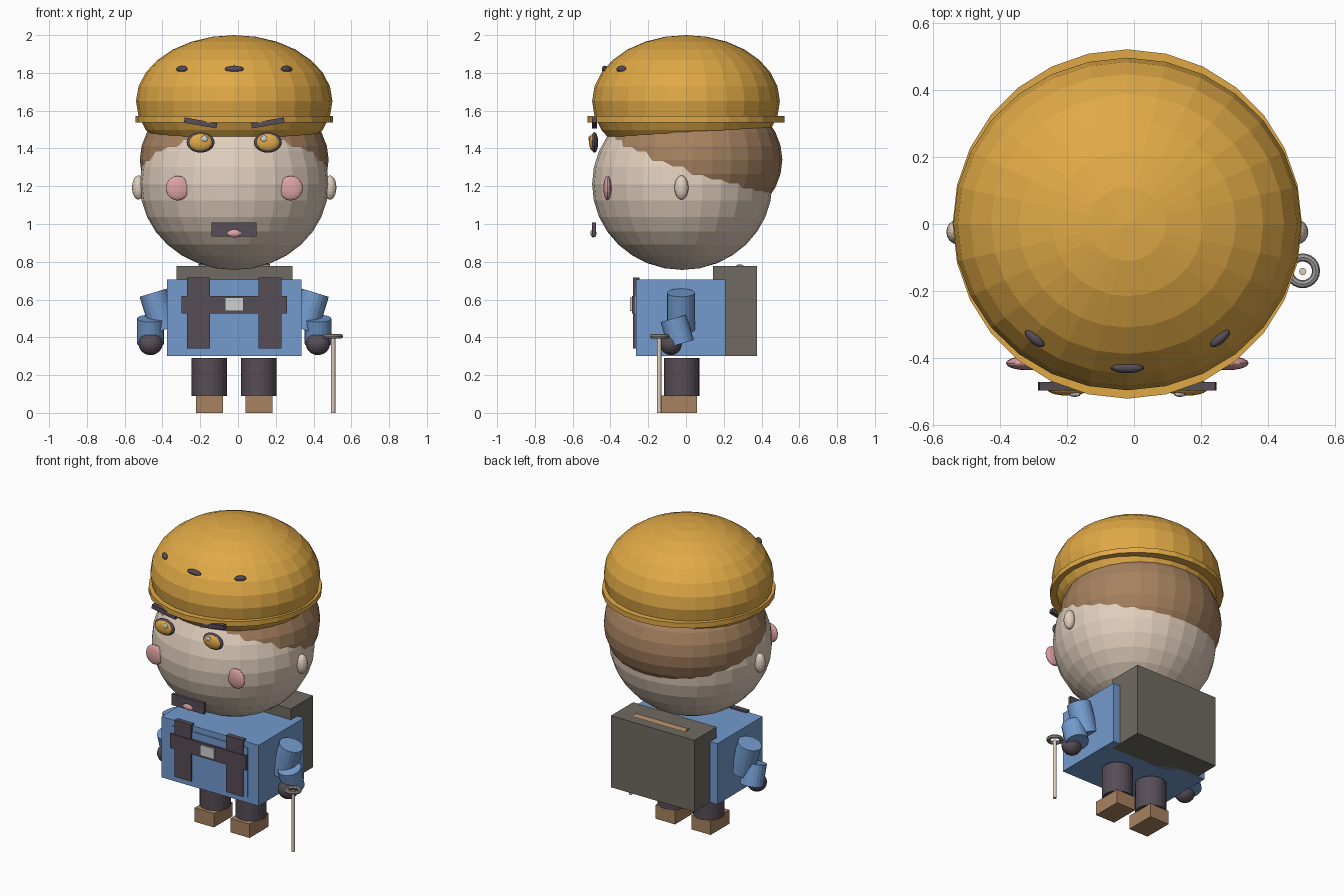
import bpy, bmesh, math
from mathutils import Matrix, Vector

if "Cube" in bpy.data.objects:
    bpy.data.objects.remove(bpy.data.objects["Cube"])

CX = -0.02  # mirror plane of the figure


def mat(name, r, g, b):
    m = bpy.data.materials.new(name)
    lin = [((c / 255 + 0.055) / 1.055) ** 2.4 for c in (r, g, b)]
    m.diffuse_color = (*lin, 1)
    m.use_nodes = True
    m.node_tree.nodes["Principled BSDF"].inputs["Base Color"].default_value = m.diffuse_color
    return m


MUSTARD = mat("mustard", 224, 169, 70)
SKIN = mat("skin", 224, 206, 188)
BROWN = mat("brown", 167, 130, 96)
BLUE = mat("blue", 115, 155, 206)
DARK = mat("dark_plum", 86, 77, 86)
PACK = mat("grey_olive", 112, 107, 98)
PINK = mat("pink", 222, 163, 165)
SILVER = mat("silver", 208, 208, 208)
STEEL = mat("steel", 158, 156, 154)


def finish(name, bm, matrix, material):
    bm.transform(matrix)
    bmesh.ops.recalc_face_normals(bm, faces=bm.faces)
    me = bpy.data.meshes.new(name)
    bm.to_mesh(me)
    bm.free()
    me.materials.append(material)
    ob = bpy.data.objects.new(name, me)
    bpy.context.collection.objects.link(ob)
    return ob


def ball(name, loc, radii, material, seg=16, rings=10, rot=0):
    bm = bmesh.new()
    bmesh.ops.create_uvsphere(bm, u_segments=seg, v_segments=rings, radius=1)
    m = Matrix.Translation(loc) @ Matrix.Rotation(rot, 4, 'Z') @ Matrix.Diagonal((*radii, 1))
    return finish(name, bm, m, material)


def box(name, lo, hi, material, tilt=0):
    lo, hi = Vector(lo), Vector(hi)
    bm = bmesh.new()
    bmesh.ops.create_cube(bm, size=1)
    m = (Matrix.Translation((lo + hi) / 2) @ Matrix.Rotation(tilt, 4, 'Y')
         @ Matrix.Diagonal((*(hi - lo), 1)))
    return finish(name, bm, m, material)


def rod(name, a, b, r, material, seg=20):
    a, b = Vector(a), Vector(b)
    bm = bmesh.new()
    bmesh.ops.create_cone(bm, cap_ends=True, segments=seg, radius1=r, radius2=r,
                          depth=(b - a).length)
    m = Matrix.Translation((a + b) / 2) @ (b - a).to_track_quat('Z', 'Y').to_matrix().to_4x4()
    return finish(name, bm, m, material)


# head, hair and helmet
ball("head", (CX, -0.02, 1.212), (0.5, 0.477, 0.455), SKIN, 28, 16)
ball("hair", (CX, 0.035, 1.34), (0.5, 0.475, 0.38), BROWN, 28, 16)
ball("helmet", (CX, 0, 1.65), (0.52, 0.497, 0.35), MUSTARD, 28, 14)
rod("helmet_rim", (CX, 0, 1.538), (CX, 0, 1.572), 0.522, MUSTARD, 28)
ball("helmet_vent_middle", (CX, -0.43, 1.82), (0.05, 0.016, 0.018), DARK)

# mouth
box("mouth", (-0.14, -0.497, 0.934), (0.098, -0.476, 1.008), DARK)
ball("tongue", (CX, -0.49, 0.951), (0.04, 0.016, 0.022), PINK)

# torso with bib, belt and buckle
box("torso", (-0.377, -0.265, 0.302), (0.337, 0.21, 0.705), BLUE)
box("bib", (-0.30, -0.271, 0.34), (0.26, -0.26, 0.668), BLUE)
box("belt", (-0.30, -0.285, 0.525), (0.26, -0.255, 0.62), DARK)
box("buckle", (-0.07, -0.296, 0.54), (0.03, -0.27, 0.61), SILVER)

# backpack
box("backpack", (-0.325, 0.143, 0.302), (0.288, 0.376, 0.777), PACK)
rod("backpack_roll", (CX - 0.19, 0.285, 0.756), (CX + 0.19, 0.285, 0.756), 0.031, BROWN, 16)

# mirrored parts
for side, s in (("left", -1), ("right", 1)):
    def X(d):
        return CX + s * d
    ball("helmet_vent_" + side, (X(0.277), -0.342, 1.82), (0.036, 0.016, 0.018), DARK,
         rot=s * math.radians(40))
    ball("ear_" + side, (X(0.507), -0.024, 1.193), (0.034, 0.037, 0.064), SKIN)
    ball("cheek_" + side, (X(0.30), -0.416, 1.19), (0.063, 0.021, 0.065), PINK)
    ball("eye_frame_" + side, (X(0.178), -0.485, 1.432), (0.074, 0.02, 0.054), DARK, 20, 12)
    ball("eye_" + side, (X(0.178), -0.493, 1.432), (0.062, 0.02, 0.045), MUSTARD, 20, 12)
    ball("eye_glint_" + side, (X(0.157), -0.509, 1.452), (0.018, 0.008, 0.016), SILVER, 12, 8)
    box("eyebrow_" + side, (X(0.178) - 0.088, -0.498, 1.521), (X(0.178) + 0.088, -0.472, 1.549),
        DARK, tilt=-s * math.radians(10))
    box("strap_" + side, (X(0.19) - 0.061, -0.28, 0.34), (X(0.19) + 0.061, -0.247, 0.716), DARK)
    # arms and hands
    rod("upper_arm_" + side, (X(0.43), -0.027, 0.636), (X(0.37), -0.027, 0.44), 0.074, BLUE)
    rod("forearm_" + side, (X(0.443), -0.066, 0.50), (X(0.443), -0.027, 0.366), 0.071, BLUE)
    ball("hand_" + side, (X(0.443), -0.08, 0.366), (0.064, 0.058, 0.06), DARK, 20, 12)
    # legs and boots
    rod("leg_" + side, (X(0.131), -0.023, 0.09), (X(0.131), -0.023, 0.29), 0.094, DARK, 24)
    box("boot_" + side, (X(0.131) - 0.071, -0.138, 0), (X(0.131) + 0.071, 0.058, 0.092), BROWN)

# walking stick with a ring on top
rod("stick", (0.504, -0.142, 0), (0.504, -0.142, 0.40), 0.011, SKIN, 12)
bpy.ops.mesh.primitive_torus_add(location=(0.504, -0.14, 0.405), major_radius=0.04,
                                 minor_radius=0.012, major_segments=24, minor_segments=8)
ring = bpy.context.object
ring.name = "stick_ring"
ring.data.materials.append(STEEL)
